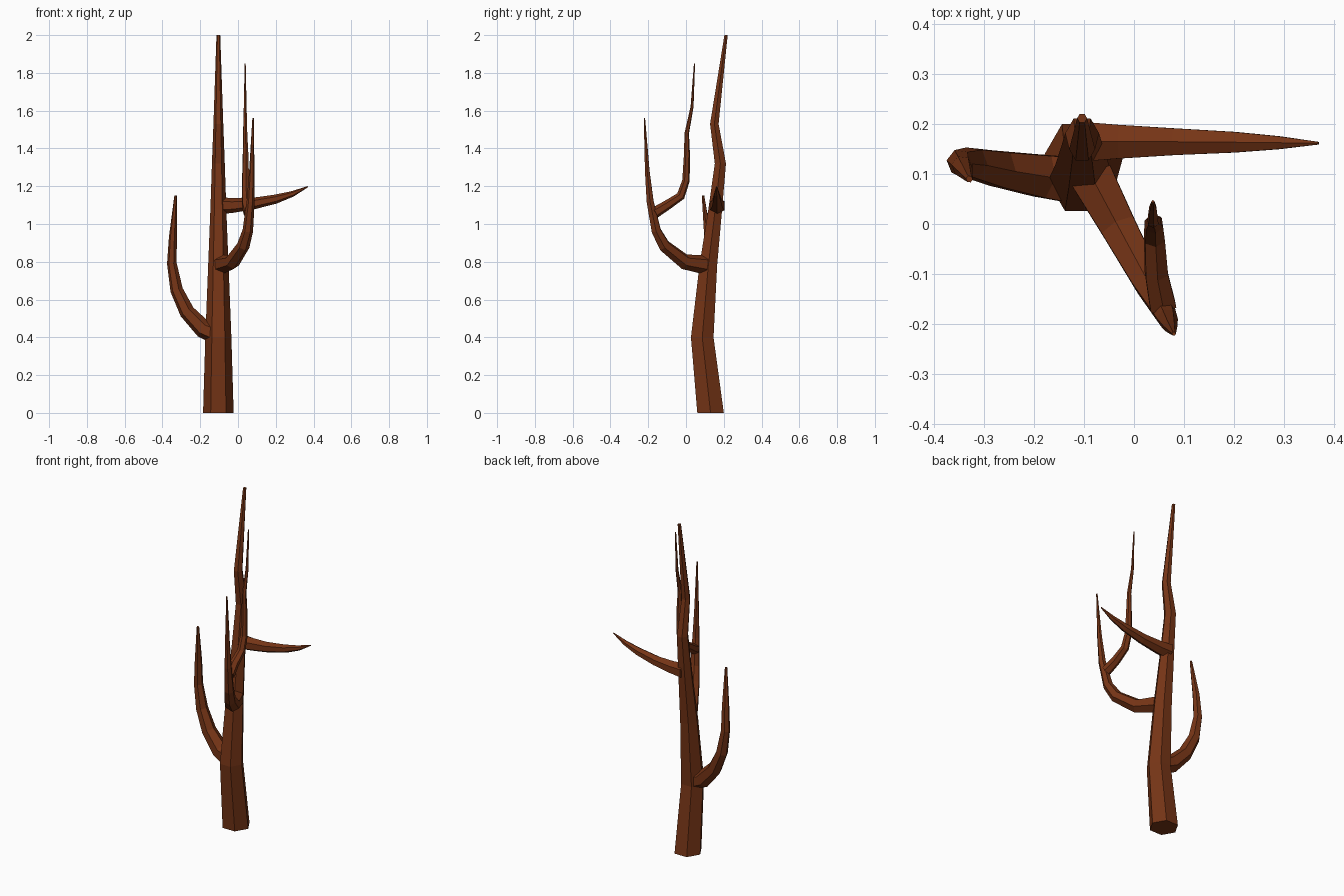
import bpy, bmesh, math
from mathutils import Vector

bark = bpy.data.materials.new("bark")
bark.diffuse_color = (0.18, 0.035, 0.008, 1)


def limb(name, path, ref, level=False, sides=6):
    """Sweep a tapering polygon along (x, y, z, radius) points; ref aims the first corner."""
    pts = [Vector(p[:3]) for p in path]
    bm = bmesh.new()
    rings = []
    ref = Vector(ref)
    for i, p in enumerate(pts):
        a = (p - pts[i - 1]).normalized() if i else Vector()
        b = (pts[i + 1] - p).normalized() if i < len(pts) - 1 else Vector()
        t = Vector((0, 0, 1)) if level else (a + b).normalized()
        u = (ref - t * ref.dot(t)).normalized()
        v = t.cross(u)
        ref = u
        r = path[i][3]
        rings.append([bm.verts.new(p + r * (u * math.cos(k * math.tau / sides)
                                            + v * math.sin(k * math.tau / sides)))
                      for k in range(sides)])
    for lo, hi in zip(rings, rings[1:]):
        for k in range(sides):
            n = (k + 1) % sides
            bm.faces.new((lo[k], lo[n], hi[n], hi[k]))
    bm.faces.new(rings[0][::-1])
    bm.faces.new(rings[-1])
    bmesh.ops.recalc_face_normals(bm, faces=bm.faces)
    mesh = bpy.data.meshes.new(name)
    bm.to_mesh(mesh)
    bm.free()
    mesh.materials.append(bark)
    bpy.context.collection.objects.link(bpy.data.objects.new(name, mesh))


# Trunk with a gentle zigzag
limb("trunk", [(-0.104, 0.13, 0, 0.081), (-0.104, 0.086, 0.4, 0.069),
               (-0.104, 0.118, 0.78, 0.054), (-0.104, 0.155, 1.08, 0.042),
               (-0.104, 0.182, 1.32, 0.034), (-0.104, 0.15, 1.53, 0.026),
               (-0.104, 0.212, 2.0, 0.01)], (1, 0, 0), level=True)

# Low branch curving up on the left
limb("left_branch", [(-0.10, 0.085, 0.41, 0.054), (-0.185, 0.096, 0.445, 0.049),
                     (-0.27, 0.11, 0.535, 0.041), (-0.325, 0.122, 0.65, 0.034),
                     (-0.35, 0.124, 0.79, 0.026), (-0.345, 0.116, 0.93, 0.021),
                     (-0.33, 0.09, 1.15, 0.007)], (0, 0, 1))

# Middle branch reaching forward
limb("front_branch", [(-0.085, 0.095, 0.785, 0.05), (-0.03, -0.008, 0.8, 0.041),
                      (0.028, -0.115, 0.885, 0.034), (0.052, -0.158, 0.965, 0.028),
                      (0.067, -0.19, 1.12, 0.021), (0.073, -0.205, 1.28, 0.014),
                      (0.08, -0.22, 1.56, 0.004)], (0, 0, 1))

# Twig growing back from the front branch
limb("front_twig", [(0.058, -0.165, 1.06, 0.03), (0.045, -0.10, 1.1, 0.026),
                    (0.041, -0.028, 1.148, 0.023), (0.04, 0.0, 1.23, 0.02),
                    (0.04, 0.005, 1.37, 0.016), (0.038, 0.004, 1.48, 0.012),
                    (0.038, 0.032, 1.62, 0.008), (0.038, 0.045, 1.85, 0.003)], (0, 0, 1))

# Straight horn-like branch on the right
limb("right_branch", [(-0.104, 0.165, 1.097, 0.046), (-0.03, 0.165, 1.098, 0.039),
                      (0.08, 0.165, 1.108, 0.031), (0.2, 0.164, 1.132, 0.024),
                      (0.29, 0.163, 1.16, 0.015), (0.37, 0.162, 1.198, 0.003)], (0, 0, 1))
